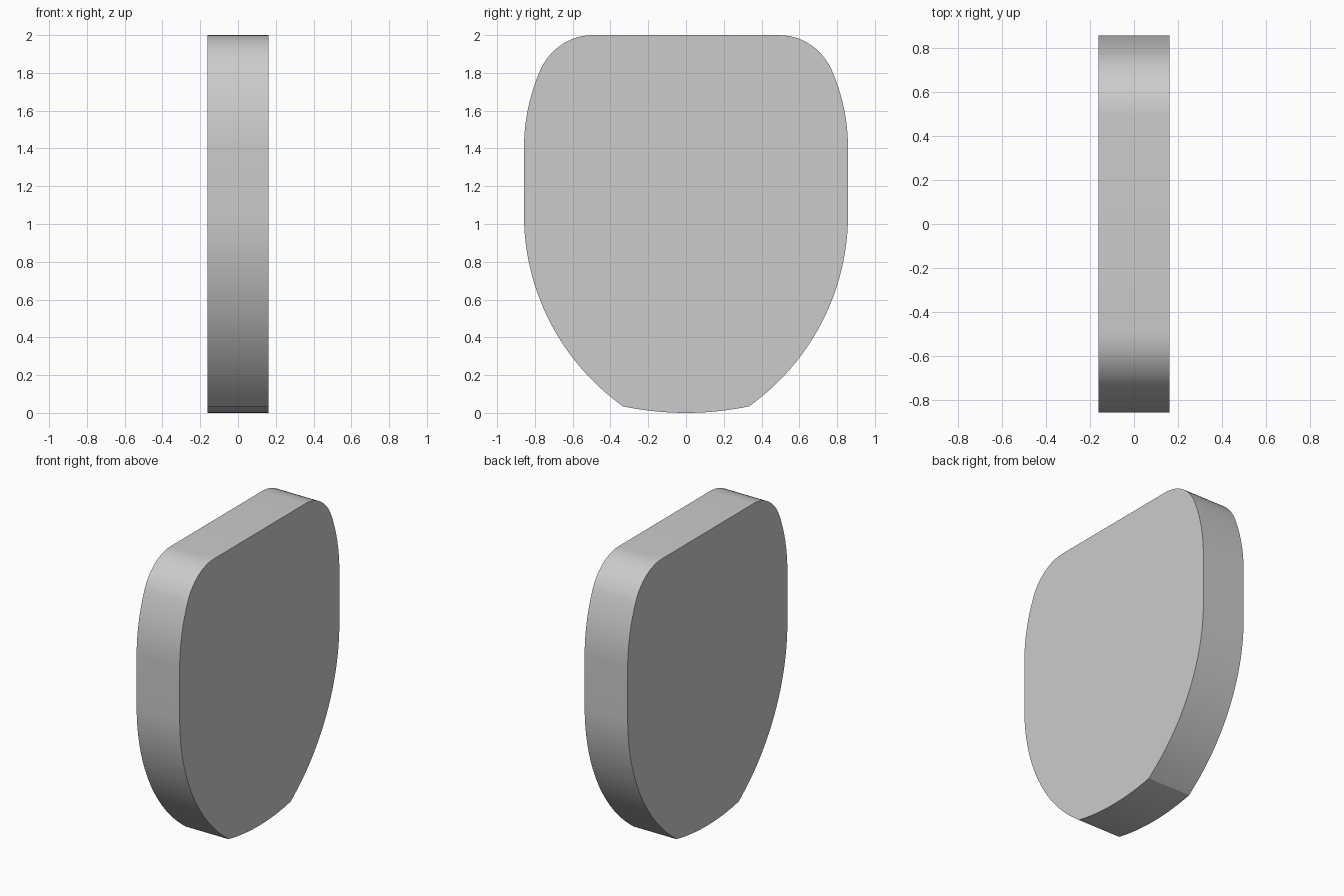
import bpy, bmesh, math
from mathutils import Vector
from mathutils.geometry import interpolate_bezier

if "Cube" in bpy.data.objects:
    bpy.data.objects.remove(bpy.data.objects["Cube"])

HALF_T = 0.162   # half thickness
HALF_W = 0.858   # half width


def arc(cy, cz, r, a0, a1, n):
    return [(cy + r * math.cos(a0 + (a1 - a0) * i / n),
             cz + r * math.sin(a0 + (a1 - a0) * i / n)) for i in range(n + 1)]


# Half outline (y, z) from bottom centre up to the top edge
r_bot, r_low, r_up = 1.62, 1.244, 1.04
half = arc(0, r_bot, r_bot, -math.pi / 2, -math.pi / 2 + math.asin(0.335 / r_bot), 8)
half += arc(HALF_W - r_low, 1.05, r_low, -math.asin(1.015 / r_low), 0, 24)[1:]
upper = arc(HALF_W - r_up, 1.40, r_up, 0, math.asin(0.40 / r_up), 10)
half += upper
# Rounded top corner
y, z = upper[-1]
corner = interpolate_bezier(Vector((y, z, 0)), Vector((0.735, 1.91, 0)),
                            Vector((0.63, 2.0, 0)), Vector((0.49, 2.0, 0)), 15)
half += [(p.x, p.y) for p in corner[1:]]

# Mirror the outline to the other side
outline = half + [(-y, z) for y, z in reversed(half[1:])]

# Extrude the outline into a thick plate
bm = bmesh.new()
face = bm.faces.new([bm.verts.new((-HALF_T, y, z)) for y, z in outline])
ext = bmesh.ops.extrude_face_region(bm, geom=[face], use_keep_orig=True)
moved = [g for g in ext["geom"] if isinstance(g, bmesh.types.BMVert)]
bmesh.ops.translate(bm, verts=moved, vec=(2 * HALF_T, 0, 0))
bmesh.ops.recalc_face_normals(bm, faces=bm.faces)
mesh = bpy.data.meshes.new("shield_plate")
bm.to_mesh(mesh)
bm.free()
plate = bpy.data.objects.new("shield_plate", mesh)
bpy.context.collection.objects.link(plate)

# Smooth rim with sharp face edges and sharp bottom corners
bpy.context.view_layer.objects.active = plate
plate.select_set(True)
bpy.ops.object.shade_smooth_by_angle(angle=math.radians(16))
